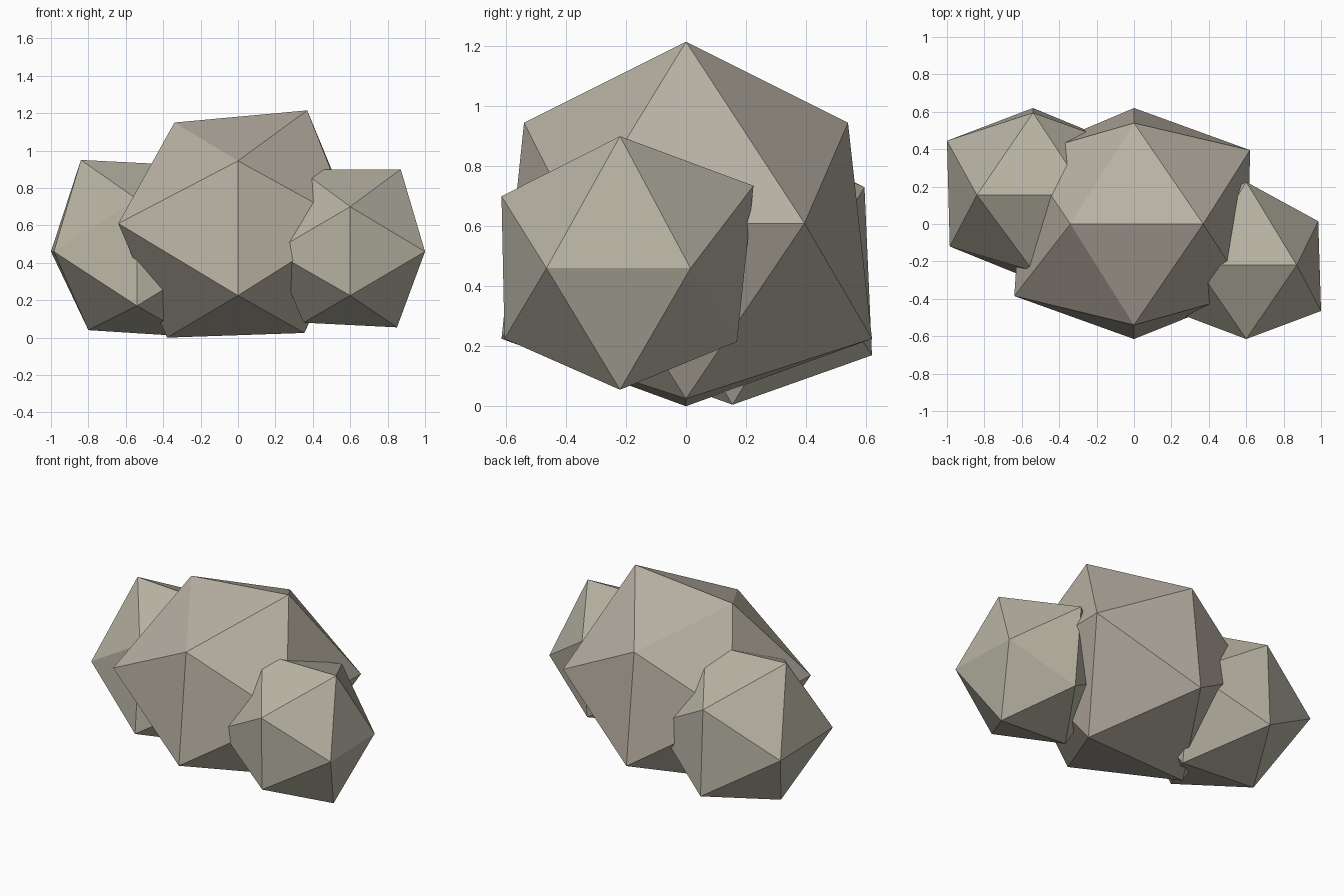
import bpy
import bmesh

cube = bpy.data.objects.get("Cube")
if cube:
    bpy.data.objects.remove(cube, do_unlink=True)


def make_material(name, color):
    mat = bpy.data.materials.new(name)
    mat.use_nodes = True
    mat.diffuse_color = color
    mat.node_tree.nodes["Principled BSDF"].inputs["Base Color"].default_value = color
    return mat


def make_rock(name, center, upright, crosswise, level, mat):
    """Twenty-sided boulder: the hull of three crossing, slightly uneven rectangles."""
    cx, cy, cz = center
    corners = [(x, cy, z) for x, z in upright]
    corners += [(cx, y, z) for y, z in crosswise]
    corners += [(x, y, cz) for x, y in level]

    bm = bmesh.new()
    for corner in corners:
        bm.verts.new(corner)
    bmesh.ops.convex_hull(bm, input=bm.verts[:])
    bmesh.ops.recalc_face_normals(bm, faces=bm.faces[:])
    mesh = bpy.data.meshes.new(name)
    bm.to_mesh(mesh)
    bm.free()
    mesh.materials.append(mat)
    rock = bpy.data.objects.new(name, mesh)
    bpy.context.collection.objects.link(rock)
    return rock


warm_stone = make_material("warm_stone", (0.48, 0.435, 0.365, 1))
grey_stone = make_material("grey_stone", (0.47, 0.45, 0.365, 1))

# Large middle boulder
make_rock("middle_rock", (0, 0, 0.61),
          upright=[(-0.34, 1.15), (0.37, 1.215), (-0.38, 0.0), (0.355, 0.025)],
          crosswise=[(-0.54, 0.945), (0.54, 0.945), (-0.615, 0.225), (0.62, 0.225)],
          level=[(-0.64, -0.385), (-0.59, 0.37), (0.61, -0.37), (0.62, 0.395)],
          mat=warm_stone)

# Small boulder at the +x side, set forward
make_rock("left_rock", (0.6, -0.22, 0.46),
          upright=[(0.33, 0.9), (0.87, 0.9), (0.35, 0.08), (0.85, 0.055)],
          crosswise=[(-0.615, 0.7), (0.225, 0.735), (-0.605, 0.225), (0.17, 0.215)],
          level=[(0.19, -0.46), (0.2, 0.02), (1.0, -0.465), (0.985, 0.015)],
          mat=grey_stone)

# Small boulder at the -x side, set back
make_rock("right_rock", (-0.54, 0.155, 0.46),
          upright=[(-0.84, 0.95), (-0.25, 0.92), (-0.8, 0.04), (-0.25, 0.005)],
          crosswise=[(-0.25, 0.74), (0.595, 0.73), (-0.3, 0.17), (0.62, 0.17)],
          level=[(-0.985, -0.12), (-1.0, 0.445), (-0.07, -0.12), (-0.08, 0.43)],
          mat=grey_stone)
